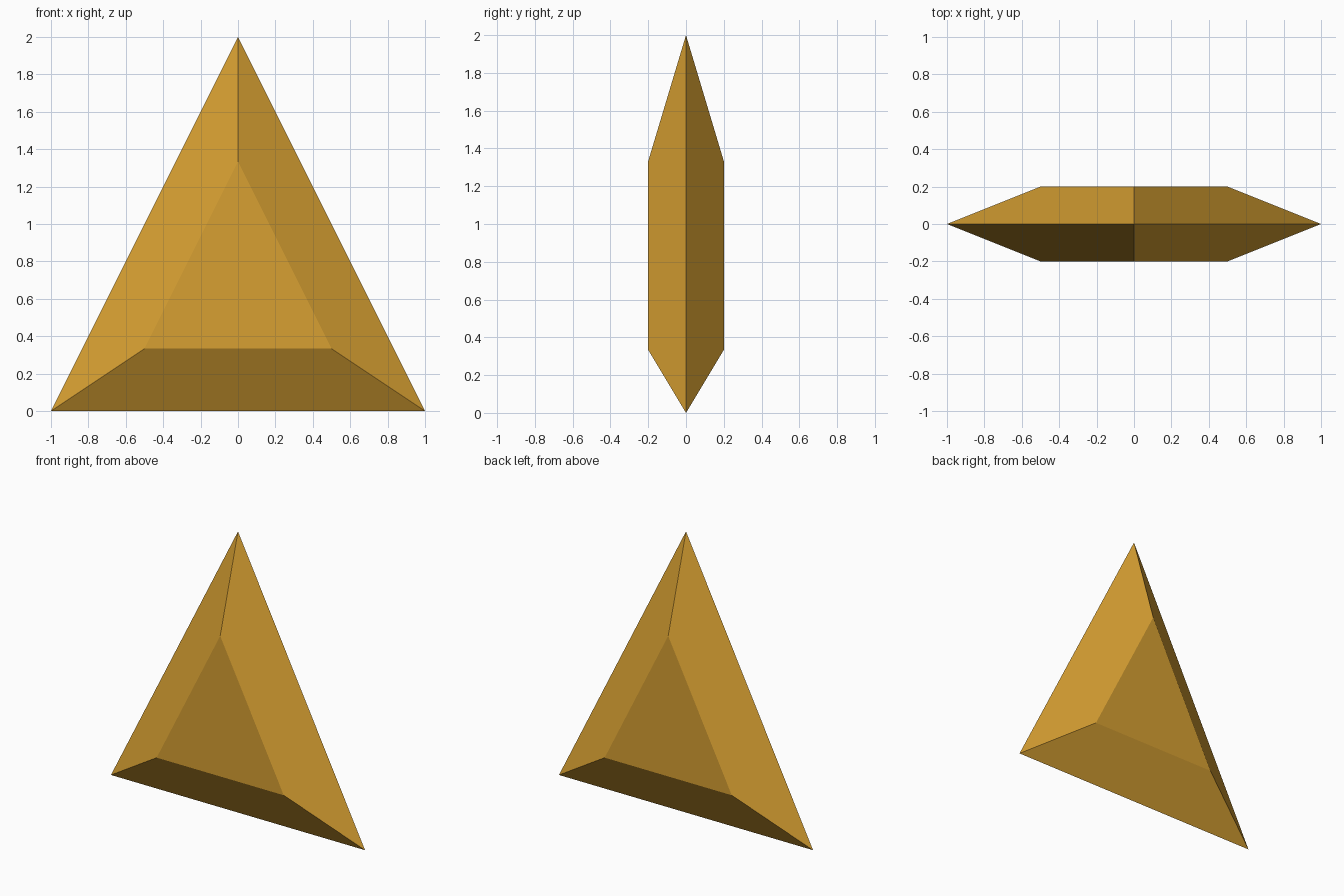
import bpy, bmesh

if "Cube" in bpy.data.objects:
    bpy.data.objects.remove(bpy.data.objects["Cube"])

# Triangle outline in the XZ plane, and its bevelled half thickness
OUTLINE = [(-1, 0), (1, 0), (0, 2)]
CENTRE_Z = 2 / 3
HALF_DEPTH = 0.2
CAP_SCALE = 0.5

gold = bpy.data.materials.new("gold")
gold.diffuse_color = (0.68, 0.35, 0.032, 1)
gold.use_nodes = True
gold.node_tree.nodes["Principled BSDF"].inputs["Base Color"].default_value = gold.diffuse_color


def ring(bm, y, scale):
    """Outline scaled about its centroid, at depth y."""
    return [bm.verts.new((x * scale, y, CENTRE_Z + (z - CENTRE_Z) * scale))
            for x, z in OUTLINE]


# Faceted gem: widest outline in the middle, small flat cap front and back
bm = bmesh.new()
girdle = ring(bm, 0, 1)
for side in (-1, 1):
    cap = ring(bm, side * HALF_DEPTH, CAP_SCALE)
    bm.faces.new(cap)
    for i in range(3):
        j = (i + 1) % 3
        bm.faces.new((girdle[i], girdle[j], cap[j], cap[i]))
bmesh.ops.recalc_face_normals(bm, faces=bm.faces)

mesh = bpy.data.meshes.new("triangular_gem")
bm.to_mesh(mesh)
bm.free()
mesh.materials.append(gold)
gem = bpy.data.objects.new("triangular_gem", mesh)
bpy.context.collection.objects.link(gem)
